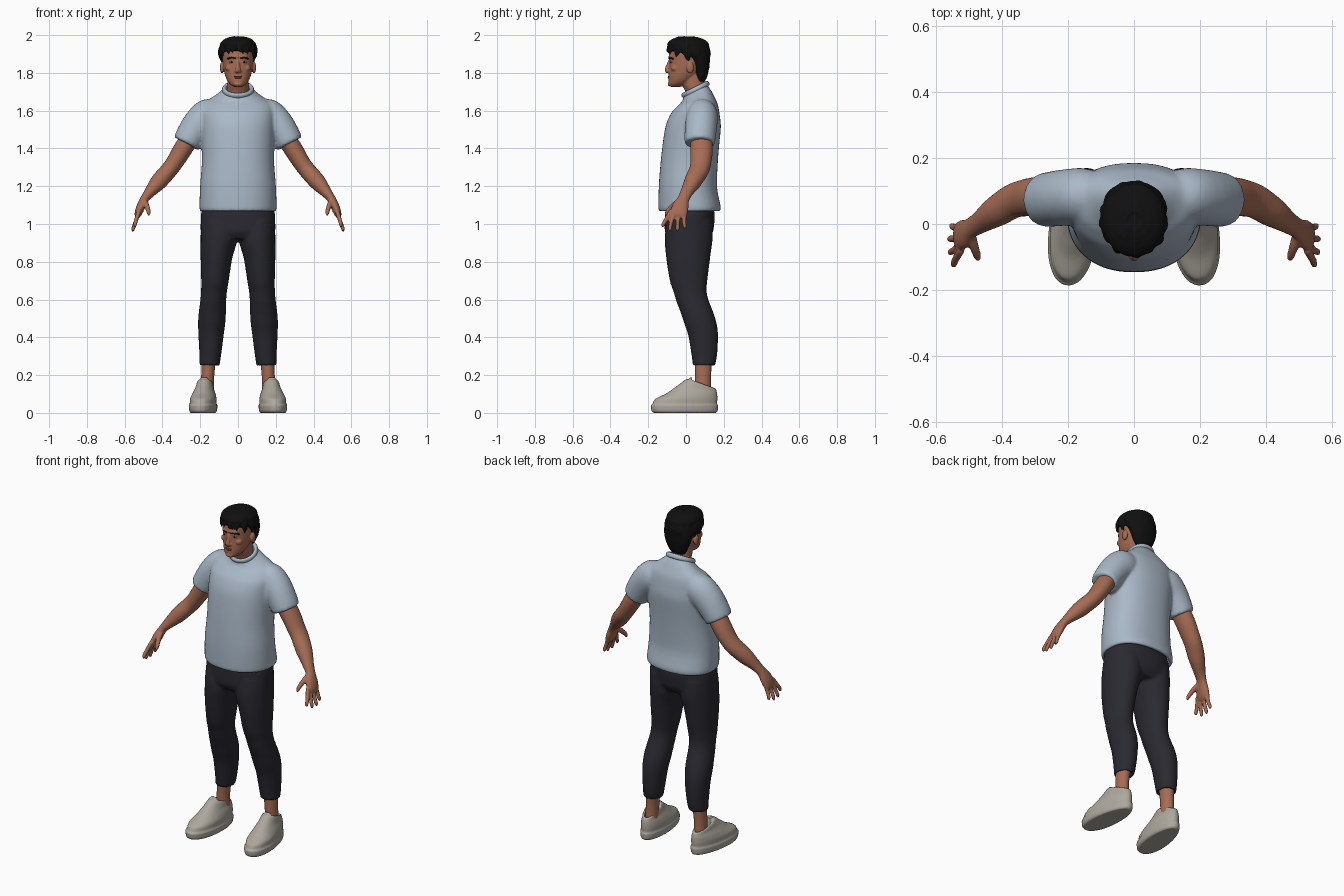
import bpy, bmesh, math, random
from mathutils import Vector, Matrix

if "Cube" in bpy.data.objects:
    bpy.data.objects.remove(bpy.data.objects["Cube"])
random.seed(4)
SIDES = (("left", 1), ("right", -1))


def material(name, colour):
    m = bpy.data.materials.new(name)
    m.use_nodes = True
    m.diffuse_color = (*colour, 1)
    bsdf = next(n for n in m.node_tree.nodes if n.type == "BSDF_PRINCIPLED")
    bsdf.inputs["Base Color"].default_value = (*colour, 1)
    return m


SKIN = material("brown_skin", (.38, .15, .09))
SHIRT = material("pale_blue_cotton", (.40, .48, .57))
TROUSERS = material("charcoal_cloth", (.022, .022, .03))
SHOES = material("stone_leather", (.42, .39, .34))
HAIR = material("black_hair", (.005, .005, .005))
LIPS = material("lip_brown", (.25, .08, .06))
WHITE = material("eye_white", (.45, .40, .36))
IRIS = material("dark_iris", (.015, .008, .005))


def ease(rings, steps):
    """Resample rings with smooth curves that never overshoot."""
    def slope(i, k):
        a = rings[max(i, 1)][k] - rings[max(i, 1) - 1][k]
        j = min(i, len(rings) - 2)
        b = rings[j + 1][k] - rings[j][k]
        return 2 * a * b / (a + b) if a * b > 0 else 0
    out = []
    for i in range(len(rings) - 1):
        for s in range(steps):
            t = s / steps
            h = t * t * (3 - 2 * t)
            out.append([p * (1 - h) + q * h + t * (1 - t) * ((1 - t) * slope(i, k) - t * slope(i + 1, k))
                        for k, (p, q) in enumerate(zip(rings[i], rings[i + 1]))])
    return out + [list(rings[-1])]


def loft(bm, rings, up=None, n=28, steps=4, egg=0, power=1):
    """Skin rings (x, y, z, rx, ry, tilt); level rings, or square to the path if up is given."""
    rings = ease(rings, steps)
    loops = []
    for i, (x, y, z, rx, ry, tilt) in enumerate(rings):
        u, v = Vector((1, 0, 0)), Vector((0, 1, tilt))
        if up:
            t = Vector(rings[min(i + 1, len(rings) - 1)][:3]) - Vector(rings[max(i - 1, 0)][:3])
            t.normalize()
            v = (Vector(up) - t * t.dot(Vector(up))).normalized()
            u = v.cross(t)
        loop = []
        for k in range(n):
            a = math.tau * k / n
            c, s = (math.copysign(abs(f) ** power, f) for f in (math.cos(a), math.sin(a)))
            loop.append(bm.verts.new(Vector((x, y, z)) + u * rx * c * (1 - egg * s) + v * ry * s))
        loops.append(loop)
    for a, b in zip(loops, loops[1:]):
        for k in range(n):
            bm.faces.new((a[k], a[k - 1], b[k - 1], b[k]))
    bm.faces.new(loops[0])
    bm.faces.new(loops[-1])


def stack(bm, rows, side=1, **options):
    """Level loft from rows of (z, front, back, half width, centre x, tilt)."""
    full = [tuple(r) + (0,) * (6 - len(r)) for r in rows]
    loft(bm, [(side * x, (f + b) / 2, z, w, (b - f) / 2, t) for z, f, b, w, x, t in full], **options)


def tube(bm, rows, side=1, up=(0, 1, 0), **options):
    loft(bm, [(side * x, y, z, a, b, 0) for x, y, z, a, b in rows], up=up, **options)


def ball(bm, centre, radii):
    m = Matrix.Translation(centre) @ Matrix.Diagonal((*radii, 1))
    bmesh.ops.create_uvsphere(bm, u_segments=20, v_segments=12, radius=1, matrix=m)


def finish(name, bm, mat, voxel=0, smooth=3):
    """Turn the parts into one object, fused into one skin if a voxel size is given."""
    bmesh.ops.recalc_face_normals(bm, faces=bm.faces)
    mesh = bpy.data.meshes.new(name)
    bm.to_mesh(mesh)
    bm.free()
    mesh.materials.append(mat)
    mesh.shade_smooth()
    ob = bpy.data.objects.new(name, mesh)
    bpy.context.collection.objects.link(ob)
    if voxel:
        r = ob.modifiers.new("fuse", "REMESH")
        r.mode, r.voxel_size, r.use_smooth_shade = "VOXEL", voxel, True
        s = ob.modifiers.new("soften", "SMOOTH")
        s.factor, s.iterations = .5, smooth
    return ob


# Shirt: body with a turned-in hem, and two sleeves
bm = bmesh.new()
stack(bm, [(1.13, -.12, .16, .18), (1.07, -.125, .162, .185), (1.065, -.14, .178, .197),
           (1.09, -.146, .184, .204), (1.2, -.144, .164, .2), (1.35, -.132, .17, .19),
           (1.5, -.112, .184, .195), (1.58, -.083, .178, .196), (1.635, -.045, .164, .18, 0, .1),
           (1.67, -.02, .142, .13, 0, .25), (1.7, -.015, .118, .085, 0, .45),
           (1.712, -.012, .112, .072, 0, .5)], n=48, egg=-.06, power=.88)
for _, s in SIDES:
    tube(bm, [(.1, .08, 1.6, .07, .07), (.16, .085, 1.57, .092, .084), (.21, .08, 1.525, .086, .085),
              (.273, .072, 1.428, .073, .08), (.272, .072, 1.43, .058, .066),
              (.25, .075, 1.465, .054, .06)], s)
finish("shirt", bm, SHIRT, .009, 5)
bpy.ops.mesh.primitive_torus_add(major_radius=.072, minor_radius=.011, major_segments=40,
                                 location=(0, .05, 1.712), rotation=(.47, 0, 0))
collar = bpy.context.object
collar.name = "shirt_collar"
collar.scale = (1.02, .98, 1.3)
collar.data.materials.append(SHIRT)
collar.data.shade_smooth()

# Trousers: hips and tapered legs
bm = bmesh.new()
stack(bm, [(1.1, -.105, .145, .185), (1.04, -.112, .152, .197), (.97, -.113, .146, .198),
           (.92, -.09, .12, .17)], n=40, power=.85)
for _, s in SIDES:
    stack(bm, [(1.02, -.1, .14, .095, .1), (.93, -.113, .142, .098, .1), (.82, -.105, .128, .084, .114),
               (.7, -.086, .113, .073, .122), (.62, -.06, .113, .068, .129), (.5, -.018, .156, .073, .138),
               (.4, .014, .17, .066, .143), (.3, .03, .164, .057, .147), (.25, .038, .152, .052, .151),
               (.25, .048, .142, .042, .151), (.28, .048, .142, .04, .151)], s)
finish("trousers", bm, TROUSERS, .009, 4)

# Ankles and shoes
for side, s in SIDES:
    bm = bmesh.new()
    stack(bm, [(.09, .05, .135, .036, .163), (.18, .048, .132, .034, .161),
               (.32, .045, .142, .04, .152)], s)
    finish(side + "_ankle", bm, SKIN)
    bm = bmesh.new()
    stack(bm, [(0, -.172, .16, .064), (.012, -.184, .169, .071), (.04, -.187, .171, .073),
               (.046, -.179, .166, .068), (.07, -.168, .167, .068), (.1, -.11, .166, .06),
               (.13, -.05, .162, .047, 0, -.1), (.155, .01, .156, .04, 0, -.35),
               (.15, .028, .145, .03, 0, -.3), (.115, .03, .14, .028)], n=40, egg=.1, power=.95)
    tube(bm, [(0, .0, .13, .026, .012), (0, .02, .17, .026, .009), (0, .03, .187, .02, .005)])
    shoe = finish(side + "_shoe", bm, SHOES, .005, 2)
    shoe.location.x, shoe.rotation_euler.z = s * .182, s * .11

# Arms with palm, thumb and fingers
FINGERS = ((-.078, -.112, -.122, .982, .545), (-.054, -.078, -.085, .962, .555),
           (-.03, -.044, -.045, .96, .556), (-.008, -.01, -.006, .975, .55))
for side, s in SIDES:
    bm = bmesh.new()
    tube(bm, [(.22, .08, 1.51, .05, .055), (.29, .083, 1.4, .05, .059), (.35, .075, 1.305, .045, .054),
              (.41, .042, 1.235, .045, .048), (.47, .002, 1.165, .029, .033),
              (.493, -.012, 1.135, .023, .031), (.515, -.03, 1.09, .023, .044),
              (.53, -.04, 1.05, .018, .046), (.535, -.043, 1.035, .01, .04)], s)
    for base, bend, tip, low, x in FINGERS:
        tube(bm, [(.523, base, 1.07, .012, .013), (.542, bend, 1.012, .011, .011),
                  (x, tip, low + .012, .01, .01), (x, tip, low, .004, .004)], s, n=12)
    tube(bm, [(.498, -.025, 1.125, .018, .018), (.483, -.07, 1.095, .014, .015),
              (.473, -.1, 1.062, .011, .011), (.472, -.107, 1.045, .005, .005)], s, n=12)
    finish(side + "_arm", bm, SKIN, .005, 3)

# Head: skull, neck, nose, brow and ears
bm = bmesh.new()
stack(bm, [(1.726, -.082, -.03, .022), (1.738, -.091, 0, .04), (1.755, -.093, .03, .054),
           (1.785, -.092, .065, .068), (1.82, -.09, .09, .076), (1.86, -.089, .105, .081),
           (1.9, -.09, .11, .083), (1.94, -.078, .1, .076), (1.97, -.04, .07, .05)], n=40, power=.95)
stack(bm, [(1.63, .0, .13, .075), (1.69, .0, .115, .06), (1.75, -.025, .1, .057), (1.82, -.03, .09, .055)])
tube(bm, [(0, -.08, 1.87, .009, .01), (0, -.092, 1.838, .01, .013), (0, -.1, 1.815, .014, .013),
          (0, -.094, 1.802, .012, .009)], n=16)
ball(bm, (0, -.08, 1.885), (.05, .014, .009))
ball(bm, (0, -.084, 1.74), (.022, .013, .012))
for _, s in SIDES:
    ball(bm, (s * .012, -.092, 1.809), (.008, .01, .007))
    ball(bm, (s * .045, -.06, 1.825), (.022, .02, .018))
    ball(bm, (s * .085, .022, 1.828), (.011, .02, .031))
finish("head", bm, SKIN, .004, 3)

# Face details
bm = bmesh.new()
ball(bm, (0, -.089, 1.781), (.021, .008, .004))
ball(bm, (0, -.089, 1.774), (.018, .008, .005))
finish("lips", bm, LIPS)
for side, s in SIDES:
    for part, mat, y, radii in (("eye", WHITE, -.076, (.014, .008, .0055)),
                                ("iris", IRIS, -.08, (.006, .006, .0055))):
        bm = bmesh.new()
        ball(bm, (s * .033, y, 1.857), radii)
        finish(side + "_" + part, bm, mat)
    bm = bmesh.new()
    tube(bm, [(.014, -.09, 1.876, .003, .004), (.034, -.086, 1.882, .004, .006),
              (.056, -.067, 1.874, .002, .004)], s, up=(0, 0, 1), n=10)
    finish(side + "_eyebrow", bm, HAIR)

# Hair: a cap with swept locks around it
bm = bmesh.new()
stack(bm, [(1.755, .05, .1, .045), (1.78, .045, .112, .06), (1.82, .036, .122, .077),
           (1.87, .012, .127, .09), (1.9, -.04, .129, .095), (1.918, -.09, .129, .097),
           (1.95, -.1, .122, .096), (1.975, -.08, .1, .078), (1.99, -.04, .06, .045)], n=40)
for i in range(64):
    a = math.tau * i / 32 + random.uniform(-.08, .08)
    low = 1.865 - .05 * math.sin(a) + random.uniform(-.012, .03)
    end = math.asin(max(-.55, min(.9, (low - 1.9) / .09)))
    swirl, lift = random.uniform(-.1, .35), random.uniform(.97, 1.05)
    path = []
    for t, wide in ((0, .008), (.35, .019), (.7, .017), (1, .004)):
        f, b = 1.35 + (end - 1.35) * t, a + swirl * t
        path.append((.096 * lift * math.cos(f) * math.cos(b), .01 + .11 * lift * math.cos(f) * math.sin(b),
                     1.9 + .09 * lift * math.sin(f), wide * .5, wide))
    tube(bm, path, up=(-math.sin(a), math.cos(a), 0), n=8, steps=3)
finish("hair", bm, HAIR, .004, 1)
